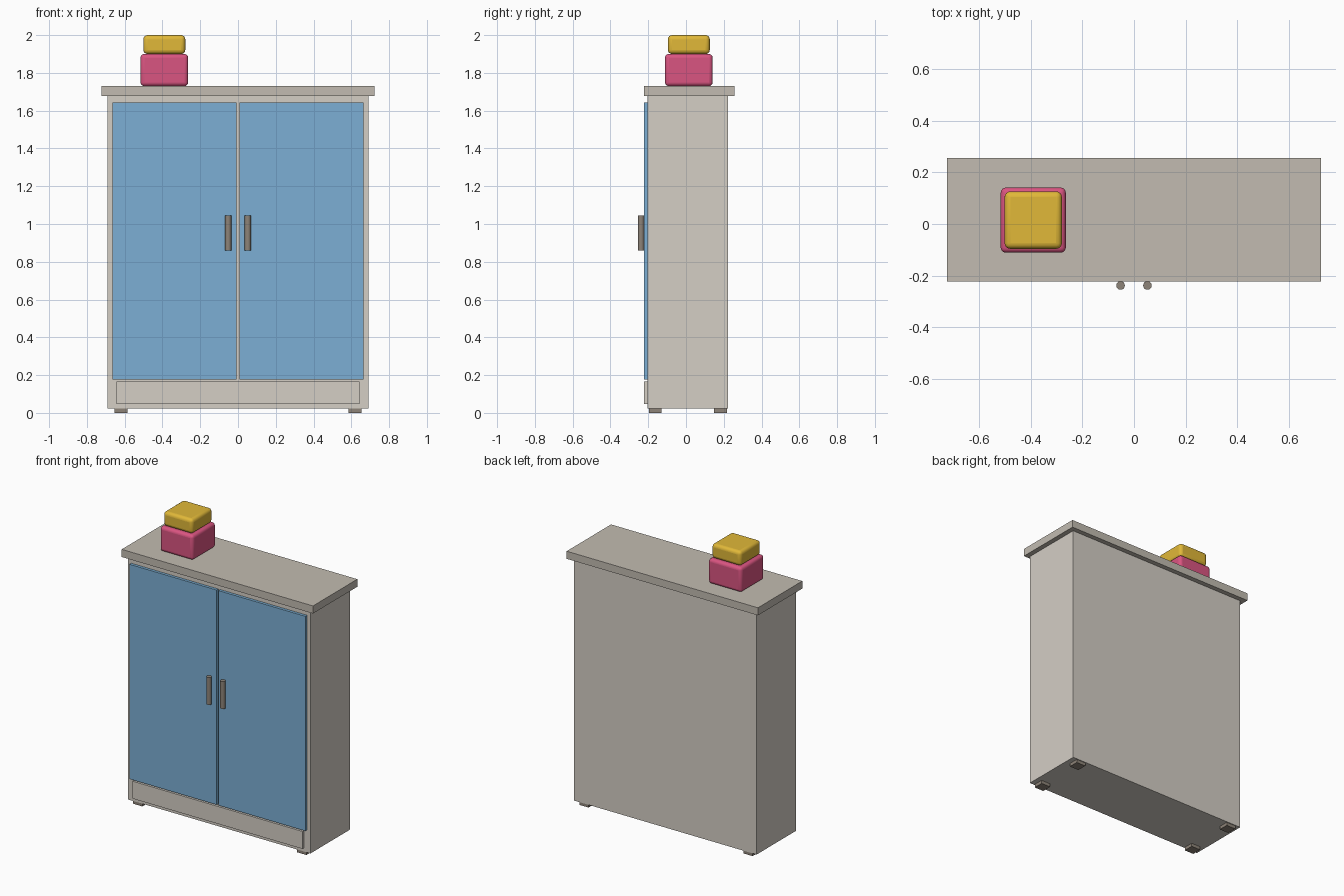
import bpy
from math import radians

if "Cube" in bpy.data.objects:
    bpy.data.objects.remove(bpy.data.objects["Cube"])


def material(name, color):
    m = bpy.data.materials.new(name)
    m.diffuse_color = (*color, 1)
    m.use_nodes = True
    m.node_tree.nodes["Principled BSDF"].inputs["Base Color"].default_value = m.diffuse_color
    return m


SHELL = material("shell_paint", (0.66, 0.62, 0.56))
TRIM = material("trim_paint", (0.54, 0.50, 0.44))
METAL = material("handle_metal", (0.27, 0.23, 0.19))
BLUE = material("door_blue", (0.20, 0.43, 0.66))
PINK = material("box_pink", (0.70, 0.09, 0.22))
YELLOW = material("box_yellow", (0.75, 0.48, 0.04))


def box(name, x, y, z, mat, bevel=0):
    """Box from (min, max) ranges, optionally with rounded edges."""
    bpy.ops.mesh.primitive_cube_add(size=1, location=[sum(r) / 2 for r in (x, y, z)])
    ob = bpy.context.object
    ob.name = name
    ob.scale = [r[1] - r[0] for r in (x, y, z)]
    bpy.ops.object.transform_apply(location=False, rotation=False, scale=True)
    ob.data.materials.append(mat)
    if bevel:
        mod = ob.modifiers.new("rounded_edges", 'BEVEL')
        mod.width = bevel
        mod.segments = 4
        bpy.ops.object.shade_smooth_by_angle(angle=radians(35))
    return ob


# Cabinet carcass, overhanging top and front plinth
box("cabinet_body", (-0.69, 0.69), (-0.203, 0.223), (0.022, 1.678), SHELL)
box("cabinet_top", (-0.723, 0.723), (-0.223, 0.256), (1.678, 1.73), TRIM)
box("plinth_panel", (-0.643, 0.643), (-0.222, -0.20), (0.048, 0.167), SHELL)

for side, s in (("left", -1), ("right", 1)):
    # Door panel
    box(f"{side}_door", sorted((s * 0.007, s * 0.665)), (-0.222, -0.20), (0.176, 1.643), BLUE)

    # Upright round handle
    bpy.ops.mesh.primitive_cylinder_add(vertices=24, radius=0.0165, depth=0.186,
                                        location=(s * 0.052, -0.238, 0.953))
    handle = bpy.context.object
    handle.name = f"{side}_handle"
    handle.data.materials.append(METAL)
    bpy.ops.object.shade_smooth_by_angle(angle=radians(35))

    # Short square feet
    for end, y in (("front", -0.163), ("back", 0.183)):
        box(f"{end}_{side}_foot", sorted((s * 0.585, s * 0.655)),
            (y - 0.034, y + 0.034), (0, 0.024), METAL)

# Stacked storage boxes with rounded edges
for name, half, z, mat, r in (("lower_storage_box", 0.126, (1.73, 1.90), PINK, 0.02),
                              ("upper_storage_box", 0.111, (1.90, 2.00), YELLOW, 0.022)):
    box(name, (-0.39 - half, -0.39 + half), (0.015 - half, 0.015 + half), z, mat, r)
